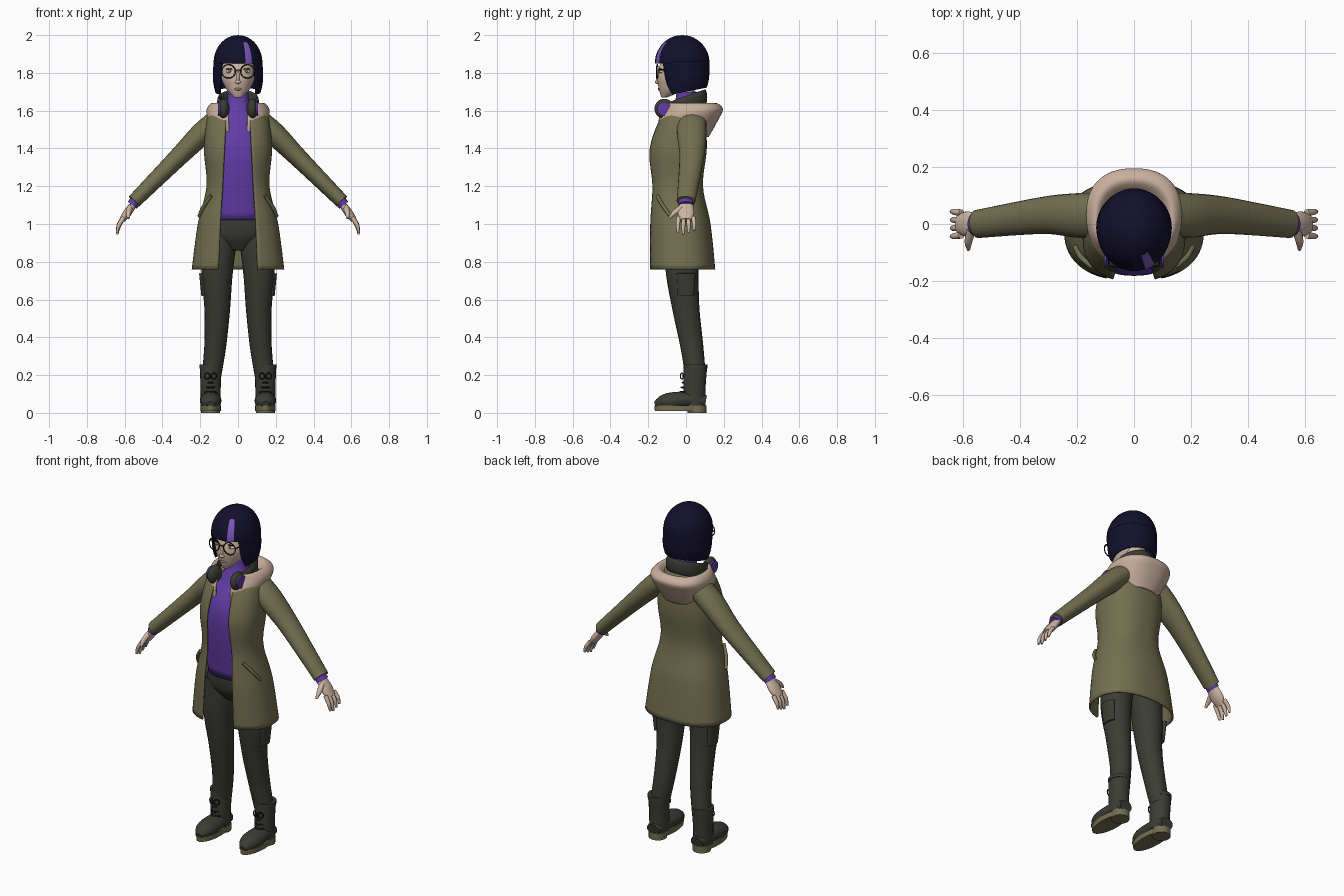
import bpy, bmesh
from math import sin, cos, asin, pi, radians
from mathutils import Vector

if "Cube" in bpy.data.objects:
    bpy.data.objects.remove(bpy.data.objects["Cube"], do_unlink=True)

ACROSS, UPRIGHT = Vector((0, 1, 0)), Vector((0, 0, 1))
parts = []


def colour(name, red, green, blue):
    material = bpy.data.materials.new(name)
    material.use_nodes = True
    material.diffuse_color = (red, green, blue, 1)
    shader = next(node for node in material.node_tree.nodes if node.type == 'BSDF_PRINCIPLED')
    shader.inputs["Base Color"].default_value = material.diffuse_color
    return material


olive = colour("olive", .17, .16, .08)
charcoal = colour("charcoal", .045, .045, .036)
purple = colour("purple", .12, .045, .38)
skin = colour("skin", .62, .47, .37)
tan = colour("tan lining", .58, .43, .34)
navy = colour("navy hair", .006, .005, .025)
violet = colour("violet streak", .2, .1, .5)
black = colour("black", .01, .01, .01)
white = colour("eye white", .7, .7, .7)
rose = colour("rose", .4, .2, .17)


def resample(rows, steps):
    """Smooth curve through rows of numbers."""
    smooth = []
    last = len(rows) - 1
    for i in range(last):
        before, start, end, after = (rows[min(max(i + k, 0), last)] for k in (-1, 0, 1, 2))
        for step in range(steps):
            t = step / steps
            smooth.append([
                q + t * (r - p) / 2 + t * t * (p - 2.5 * q + 2 * r - s / 2)
                + t ** 3 * ((s - p) / 2 + 1.5 * (q - r))
                for p, q, r, s in zip(before, start, end, after)])
    return smooth + [list(rows[last])]


def bridge(bm, rings):
    """Join neighbouring rings of vertices with quads."""
    for lower, upper in zip(rings, rings[1:]):
        for i in range(len(lower) - 1):
            bm.faces.new((lower[i], lower[i + 1], upper[i + 1], upper[i]))


def finish(name, material, bm):
    bmesh.ops.remove_doubles(bm, verts=bm.verts, dist=1e-5)
    bmesh.ops.recalc_face_normals(bm, faces=bm.faces)
    mesh = bpy.data.meshes.new(name)
    bm.to_mesh(mesh)
    bm.free()
    mesh.materials.append(material)
    part = bpy.data.objects.new(name, mesh)
    bpy.context.collection.objects.link(part)
    parts.append(part)
    return part


def loft(name, material, rows, flat=1, axis=ACROSS, flip=1, sides=20, steps=6):
    """Capped tube through rows of x, y, z, radius; flat widens it along the axis."""
    rows = resample(rows, steps)
    centres = [Vector((x * flip, y, z)) for x, y, z, radius in rows]
    bm = bmesh.new()
    rings = []
    for i, centre in enumerate(centres):
        along = centres[min(i + 1, len(rows) - 1)] - centres[max(i - 1, 0)]
        wide = along.cross(axis).normalized()
        deep = wide.cross(along).normalized() * flat
        radius = rows[i][-1]
        ring = [bm.verts.new(centre + radius * (wide * cos(turn) + deep * sin(turn)))
                for turn in (2 * pi * k / sides for k in range(sides))]
        rings.append(ring + ring[:1])
    bridge(bm, rings)
    for end in (rings[0], rings[-1]):
        bm.faces.new(end[:-1])
    return finish(name, material, bm)


def shell(name, material, rows, gap=(0, 0), arc=None, thick=.01, tilt=0, power=.85, sides=56):
    """Wrap through rows of z, half width, front y, back y, with an opening in front."""
    rows = resample(rows, 6)
    bm = bmesh.new()
    rings = []
    for k, (height, width, front, back) in enumerate(rows):
        rise = k / (len(rows) - 1)
        opening = gap[0] + (gap[1] - gap[0]) * rise
        edge = asin(min(opening / width, 1) ** (1 / power))
        start, end = arc or (edge, 2 * pi - edge)
        ring = []
        for i in range(sides + 1):
            turn = start + (end - start) * i / sides
            x, y = (abs(v) ** power * (1 if v > 0 else -1) for v in (sin(turn), -cos(turn)))
            y = (front + back) / 2 + y * (back - front) / 2
            ring.append(bm.verts.new((x * width, y, height + tilt * y * rise)))
        rings.append(ring)
    bridge(bm, rings)
    part = finish(name, material, bm)
    solid = part.modifiers.new("thickness", 'SOLIDIFY')
    solid.thickness, solid.offset = thick, -1


def take(name, material):
    part = bpy.context.object
    part.name = name
    part.data.materials.append(material)
    parts.append(part)


def ball(name, material, place, size):
    bpy.ops.mesh.primitive_uv_sphere_add(segments=24, ring_count=14, location=place)
    bpy.context.object.scale = size
    take(name, material)


def hoop(name, material, place, radius, turn):
    bpy.ops.mesh.primitive_torus_add(
        location=place, rotation=(pi / 2, 0, turn), major_radius=radius, minor_radius=.003,
        major_segments=32, minor_segments=8)
    take(name, material)


def dome(grow, top):
    """Rows of the rounded crown of the hair, up to an angle."""
    rows = []
    for k in range(7):
        level, reach = sin(top * k / 6), grow * cos(top * k / 6)
        rows.append((1.85 + .15 * grow * level, .13 * reach, -.02 - .145 * reach, .145 * reach - .02))
    return rows


# Coat, hood and sweater
shell("coat", olive, [
    (.76, .245, -.2, .155), (1, .213, -.2, .13), (1.2, .167, -.19, .09), (1.4, .18, -.2, .11),
    (1.58, .155, -.13, .1), (1.63, .08, -.06, .08)], gap=(.105, .05))
shell("hood", tan, [
    (1.58, .09, -.09, .09), (1.64, .13, -.11, .15), (1.61, .165, -.12, .195),
    (1.55, .16, -.15, .17), (1.46, .12, -.15, .12)], gap=(.05, .05))
shell("sweater", purple, [
    (1.02, .14, -.15, .05), (1.4, .15, -.18, .08), (1.58, .09, -.09, .08),
    (1.64, .06, -.06, .06), (1.7, .056, -.05, .06)])
shell("hips", charcoal, [(.86, .05, -.08, .05), (.94, .16, -.13, .1), (1.04, .14, -.14, .06)])

# Head and face
loft("neck", skin, [(0, 0, 1.62, .046), (0, 0, 1.78, .046)])
shell("head", skin, [
    (1.67, .02, -.13, -.1), (1.72, .066, -.145, 0), (1.8, .09, -.15, .05), (1.95, .05, -.1, .03)],
    power=1)
ball("nose_bridge", skin, (0, -.148, 1.775), (.009, .01, .035))
ball("nose_tip", skin, (0, -.152, 1.752), (.015, .013, .01))
ball("lips", rose, (0, -.143, 1.714), (.02, .006, .007))
ball("glasses_bridge", black, (0, -.155, 1.815), (.016, .003, .003))

# Bobbed hair with a fringe and a streak
shell("hair_cap", navy, dome(1, pi / 2), power=1)
shell("hair_streak", violet, dome(1.02, .85), arc=(.3, .6), power=1, thick=.004, sides=8)
shell("hair_bob", navy, [(1.86, .13, -.165, .125), (1.76, .132, -.145, .122), (1.7, .12, -.125, .11)],
      gap=(.09, .1), tilt=.2, power=1)

# Headphone band behind the neck
sweep = [radians(angle) for angle in range(-130, 131, 20)]
loft("headphone_band", charcoal, [
    (.1 * sin(turn), .11 * cos(turn) - .01, 1.63 + .04 * cos(turn), .012) for turn in sweep],
    flat=3.5, axis=UPRIGHT, steps=2)

for side, word in ((1, "left_"), (-1, "right_")):
    # Sleeve and cuff
    loft(word + "sleeve", olive, [
        (.12, .03, 1.54, .06), (.2, .03, 1.47, .06), (.32, .03, 1.35, .05), (.55, 0, 1.12, .038)],
        flat=1.3, flip=side)
    loft(word + "cuff", purple, [(.52, 0, 1.15, .03), (.56, 0, 1.1, .03)], flat=1.3, flip=side)

    # Hand
    loft(word + "palm", skin, [(.54, 0, 1.12, .017), (.585, 0, 1.06, .022), (.615, 0, 1.02, .016)],
         flat=2, flip=side)
    for i, finger in enumerate(("index", "middle", "ring", "little")):
        spread = .026 * (i - 1.5)
        reach = .09 - .01 * abs(i - 1)
        loft(word + finger + "_finger", skin, [
            (.605, spread, 1.035, .012), (.63, spread * 1.1, 1.035 - reach / 2, .011),
            (.64, spread * 1.1, 1.035 - reach, .006)], flip=side, sides=10)
    loft(word + "thumb", skin, [(.57, -.02, 1.09, .016), (.58, -.06, 1.06, .014), (.58, -.09, 1.03, .006)],
         flip=side, sides=10)

    # Slanted coat pocket
    loft(word + "coat_pocket", olive, [
        (.142, -.153, 1.15, .009), (.184, -.118, 1.09, .01), (.206, -.08, 1.04, .009)],
        flip=side, sides=10)

    # Trouser leg and thigh pocket
    loft(word + "leg", charcoal, [
        (.09, -.02, .96, .09), (.11, -.02, .75, .083), (.11, 0, .55, .068), (.12, .03, .36, .058),
        (.14, .05, .2, .052)], flat=1.05, flip=side)
    loft(word + "thigh_pocket", charcoal, [(.176, 0, .62, .018), (.185, 0, .74, .021)],
         flat=2.4, flip=side)

    # Boot with sole, heel and laces
    middle = .145
    loft(word + "boot_shaft", charcoal, [
        (middle, .045, .04, .052), (middle, .045, .15, .054), (middle, .05, .25, .057)],
        flat=1.1, flip=side)
    loft(word + "boot_collar", charcoal, [(middle, .05, .235, .06), (middle, .05, .255, .06)],
         flat=1.05, flip=side)
    loft(word + "boot_foot", charcoal, [
        (middle, .105, .06, .04), (middle, .03, .07, .053), (middle, -.1, .06, .055),
        (middle, -.165, .045, .02)], flat=.8, axis=UPRIGHT, flip=side)
    loft(word + "sole", olive, [(middle, -.03, .01, .054), (middle, -.03, .04, .055)],
         flat=2.5, flip=side)
    loft(word + "heel", olive, [(middle, .058, 0, .05), (middle, .058, .04, .05)], flip=side)
    for k in range(5):
        front, level = .006 * k - .03, .11 + .025 * k
        loft(word + f"lace_{k}", black, [
            (middle + across, front + abs(across), level, .005) for across in (-.03, 0, .03)],
            flip=side, sides=8)
    for lean in (-1, 1):
        hoop(word + "lace_bow", black, (side * middle + lean * .018, -.022, .195), .016, lean / 2)

    # Eye, spectacle rim and temple
    ball(word + "eye", white, (side * .045, -.127, 1.808), (.018, .014, .01))
    ball(word + "iris", olive, (side * .045, -.138, 1.808), (.008, .005, .008))
    ball(word + "lash", black, (side * .045, -.135, 1.82), (.02, .008, .003))
    hoop(word + "glasses_rim", black, (side * .05, -.152, 1.808), .036, side * .12)
    loft(word + "glasses_temple", black, [(.086, -.148, 1.815, .003), (.1, -.06, 1.82, .003)],
         axis=UPRIGHT, flip=side, sides=8)

    # Headphone cup with coloured outer disc
    ball(word + "headphone_cup", charcoal, (side * .075, -.115, 1.61), (.03, .052, .053))
    bpy.ops.mesh.primitive_cylinder_add(
        vertices=32, radius=.037, depth=.02, location=(side * .096, -.115, 1.61),
        rotation=(0, pi / 2, 0))
    take(word + "headphone_disc", purple)

# Smooth shading with crisp edges
bpy.ops.object.select_all(action='DESELECT')
for part in parts:
    part.select_set(True)
bpy.context.view_layer.objects.active = parts[0]
bpy.ops.object.shade_smooth_by_angle(angle=radians(45))
